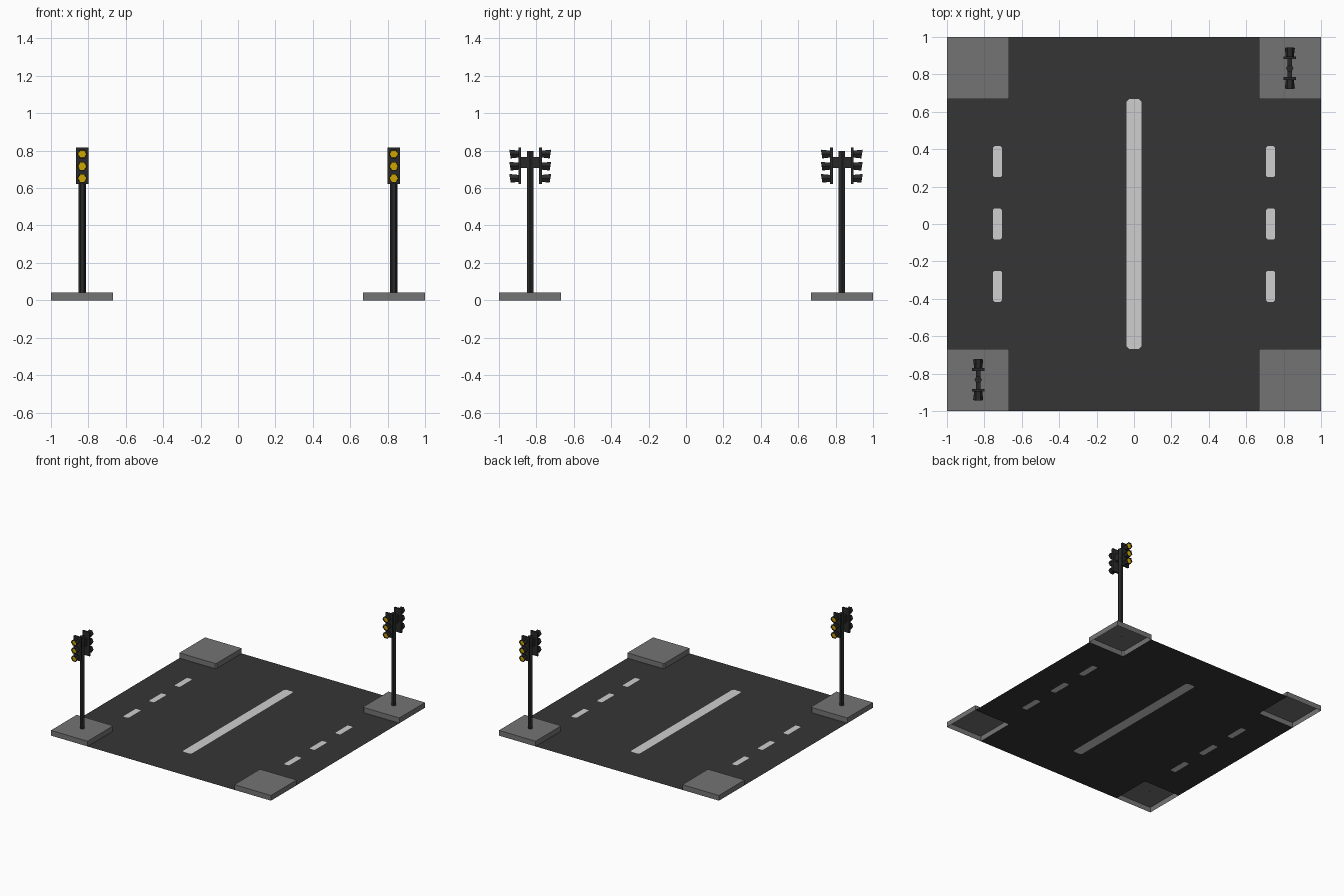
import bpy, bmesh, math
from mathutils import Vector, Matrix

if "Cube" in bpy.data.objects:
    bpy.data.objects.remove(bpy.data.objects["Cube"])


def material(name, rgb):
    m = bpy.data.materials.new(name)
    m.diffuse_color = (*rgb, 1)
    m.use_nodes = True
    m.node_tree.nodes["Principled BSDF"].inputs["Base Color"].default_value = m.diffuse_color
    return m


ASPHALT = material("asphalt", (0.036, 0.036, 0.036))
PAINT = material("road_paint", (0.62, 0.62, 0.62))
CONCRETE = material("concrete", (0.175, 0.175, 0.175))
BLACK = material("black_metal", (0.022, 0.022, 0.023))
AMBER = material("amber_lens", (0.68, 0.42, 0.0))

KERB = 0.667      # inner edge of the corner pavements
CUT = 0.01        # small corner chamfer
TOP = 0.043       # pavement height


def finish(name, bm, mats, recalc=True):
    if recalc:
        bmesh.ops.recalc_face_normals(bm, faces=bm.faces[:])
    mesh = bpy.data.meshes.new(name)
    bm.to_mesh(mesh)
    bm.free()
    for m in mats:
        mesh.materials.append(m)
    ob = bpy.data.objects.new(name, mesh)
    bpy.context.collection.objects.link(ob)
    return ob


def turn(points, quarter):
    rot = Matrix.Rotation(quarter * math.pi / 2, 2)
    return [rot @ Vector(p) for p in points]


def loft(bm, rings, cap_start=True, cap_mat=0):
    """Skin a list of point rings; the last cap may have its own material."""
    loops = [[bm.verts.new(p) for p in ring] for ring in rings]
    n = len(loops[0])
    for a, b in zip(loops, loops[1:]):
        for i in range(n):
            j = (i + 1) % n
            bm.faces.new((a[i], a[j], b[j], b[i]))
    if cap_start:
        bm.faces.new(loops[0][::-1])
    bm.faces.new(loops[-1]).material_index = cap_mat


def box(bm, x0, x1, y0, y1, z0, z1):
    ring = [(x0, y0), (x1, y0), (x1, y1), (x0, y1)]
    loft(bm, [[(x, y, z) for x, y in ring] for z in (z0, z1)])


# Road: cross-shaped sheet with the painted markings cut into it
def marking(cx, cy, w, h, c=0.012):
    pts = []
    for sx, sy, flip in ((1, 1, 0), (-1, 1, 1), (-1, -1, 0), (1, -1, 1)):
        pair = [(cx + sx * w, cy + sy * (h - c)), (cx + sx * (w - c), cy + sy * h)]
        pts += pair[::-1] if flip else pair
    return pts


bm = bmesh.new()


def outline(points):
    vs = [bm.verts.new((p[0], p[1], 0)) for p in points]
    for i, v in enumerate(vs):
        bm.edges.new((v, vs[(i + 1) % len(vs)]))
    return vs


notch = [(1, KERB), (KERB + CUT, KERB), (KERB, KERB + CUT), (KERB, 1)]
outline([p for q in range(4) for p in turn(notch, q)])
marks = [outline(marking(0, 0, 0.04, KERB))]
for x in (-0.73, 0.73):
    for y in (-0.333, 0, 0.333):
        marks.append(outline(marking(x, y, 0.024, 0.083, 0.008)))
bmesh.ops.triangle_fill(bm, use_beauty=True, use_dissolve=False,
                        edges=bm.edges[:], normal=(0, 0, 1))
for vs in marks:
    bm.faces.new(vs).material_index = 1
bm.normal_update()
for f in bm.faces:
    if f.normal.z < 0:
        f.normal_flip()
finish("road", bm, [ASPHALT, PAINT], recalc=False)

# Corner pavements, open underneath
corner = [(1, KERB), (1, 1), (KERB, 1), (KERB, KERB + CUT), (KERB + CUT, KERB)]
for q in range(4):
    bm = bmesh.new()
    pts = turn(corner, q)
    loft(bm, [[(p.x, p.y, z) for p in pts] for z in (0, TOP)], cap_start=False)
    finish(f"pavement_{q + 1}", bm, [CONCRETE], recalc=False)


def hexagon(r):
    return [(r * math.cos(i * math.pi / 3), r * math.sin(i * math.pi / 3))
            for i in range(6)]


# Signal posts with a head facing front and a head facing back
for label, c in (("front_left", -0.833), ("back_right", 0.833)):
    at = (c, c, 0)
    bm = bmesh.new()
    loft(bm, [[(x, y, z) for x, y in hexagon(0.02)] for z in (TOP, 0.797)])
    finish(f"post_{label}", bm, [BLACK]).location = at

    bm = bmesh.new()
    box(bm, -0.012, 0.012, -0.055, 0.055, 0.708, 0.767)
    finish(f"bracket_{label}", bm, [BLACK]).location = at

    for side, s in (("front", -1), ("back", 1)):
        bm = bmesh.new()
        y0, y1 = sorted((s * 0.048, s * 0.063))
        box(bm, -0.033, 0.033, y0, y1, 0.622, 0.817)
        # flared hoods, longer at the top, with a sunken lens
        for zc in (0.652, 0.717, 0.782):
            rings = []
            for y, r, slope in ((0.06, 0.021, 0), (0.108, 0.027, 0.17),
                                (0.108, 0.0235, 0.17), (0.101, 0.0225, 0.1)):
                rings.append([(x, s * (y + slope * z), zc + z)
                              for x, z in hexagon(r)])
            loft(bm, rings, cap_mat=1)
        finish(f"signal_head_{label}_{side}", bm, [BLACK, AMBER]).location = at
